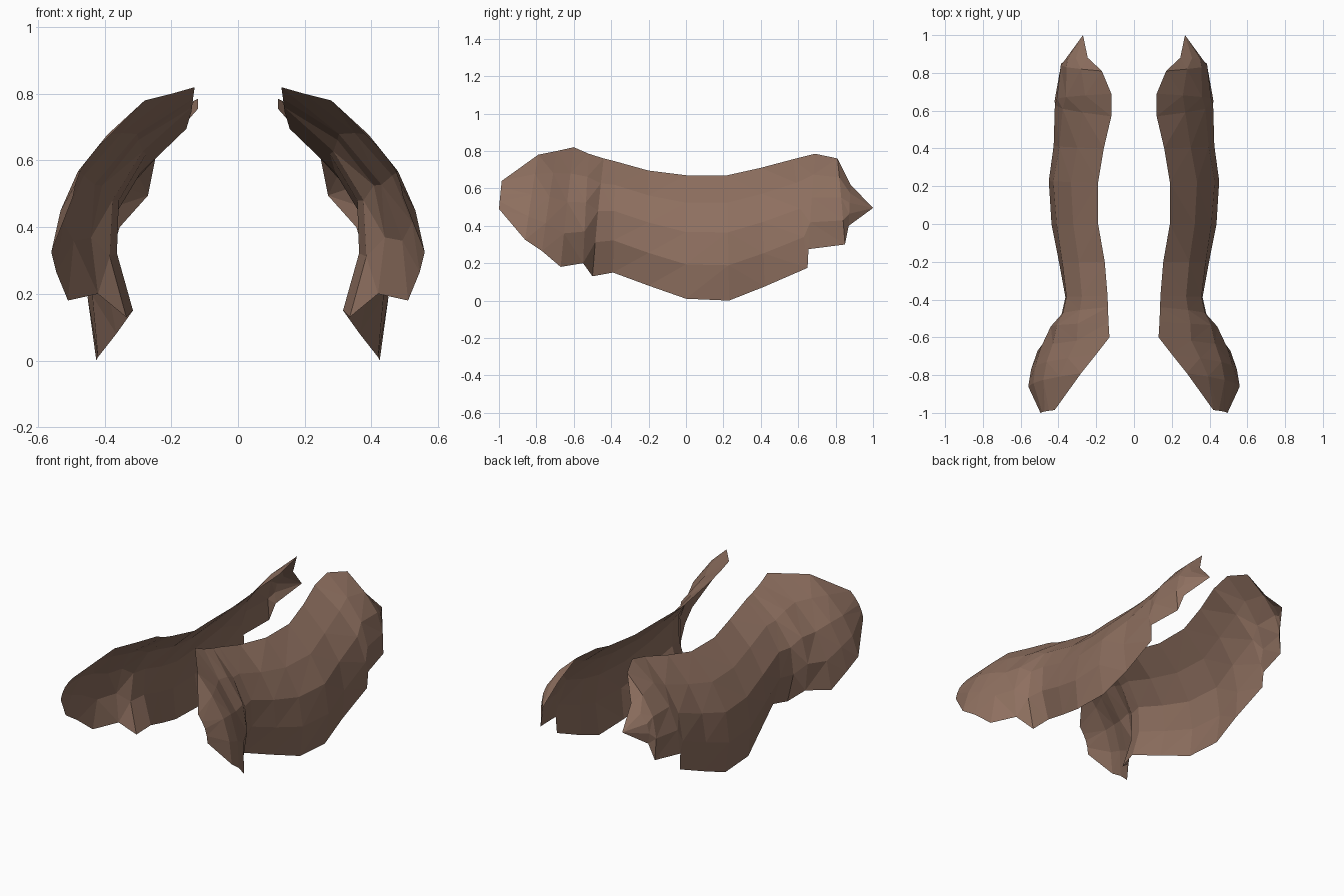
import bpy, bmesh, math

if "Cube" in bpy.data.objects:
    bpy.data.objects.remove(bpy.data.objects["Cube"])

# Stations front to back: top edge (x, y, z), bottom edge (x, y, z), outward bulge
STATIONS = [
    ((.42, -.985, .64), (.495, -1.0, .49), .015),
    ((.28, -.79, .78), (.56, -.86, .325), .06),
    ((.20, -.69, .80), (.545, -.77, .265), .09),
    ((.13, -.60, .82), (.51, -.67, .18), .11),
    ((.135, -.52, .785), (.42, -.55, .20), .13),
    ((.138, -.44, .76), (.335, -.50, .13), .14),
    ((.14, -.38, .745), (.315, -.39, .15), .13),
    ((.155, -.20, .695), (.365, -.20, .08), .12),
    ((.19, .00, .67), (.42, .00, .01), .105),
    ((.19, .22, .67), (.425, .23, .00), .12),
    ((.16, .40, .71), (.41, .42, .075), .11),
    ((.12, .57, .755), (.415, .65, .175), .11),
    ((.12, .69, .785), (.42, .655, .275), .09),
    ((.17, .81, .76), (.385, .85, .30), .08),
    ((.245, .88, .62), (.355, .87, .40), .05),
    ((.27, 1.0, .495), (.27, 1.0, .495), .0),
]
STEPS = 4

brown = bpy.data.materials.new("brown")
brown.diffuse_color = (.27, .16, .115, 1)
brown.use_nodes = True
brown.node_tree.nodes["Principled BSDF"].inputs["Base Color"].default_value = brown.diffuse_color


def side_panel(name, side):
    """Lofted, outward-curving thin panel on one side."""
    bm = bmesh.new()
    rows = []
    for top, bottom, bulge in STATIONS:
        row = []
        for j in range(STEPS + 1):
            t = j / STEPS
            x, y, z = (a + (b - a) * t for a, b in zip(top, bottom))
            out = bulge * math.sin(math.pi * t)
            row.append(bm.verts.new((side * (x + out), y, z + out * .25)))
        rows.append(row)
    for r0, r1 in zip(rows, rows[1:]):
        for j in range(STEPS):
            quad = [r0[j], r0[j + 1], r1[j + 1], r1[j]]
            bm.faces.new(quad if side > 0 else quad[::-1])
    # Close the rear tip to a point and facet the surface
    bmesh.ops.remove_doubles(bm, verts=bm.verts, dist=.0005)
    bmesh.ops.triangulate(bm, faces=bm.faces)
    mesh = bpy.data.meshes.new(name)
    bm.to_mesh(mesh)
    bm.free()
    mesh.materials.append(brown)
    obj = bpy.data.objects.new(name, mesh)
    bpy.context.collection.objects.link(obj)


# Mirrored pair of panels
side_panel("right_side_panel", 1)
side_panel("left_side_panel", -1)
